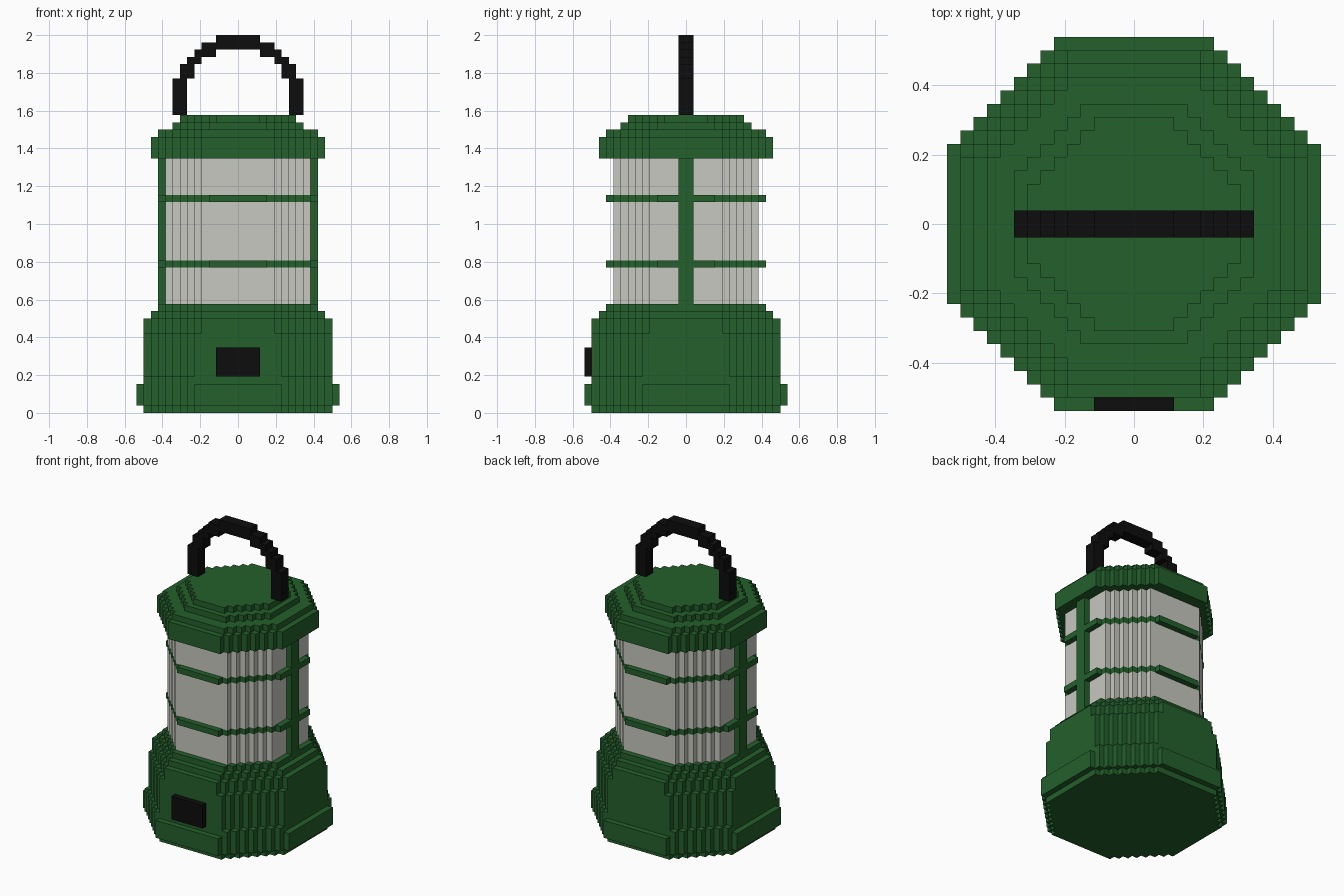
import bpy, bmesh

if "Cube" in bpy.data.objects:
    bpy.data.objects.remove(bpy.data.objects["Cube"])

V = 1 / 26  # one block


def mat(name, rgb):
    m = bpy.data.materials.new(name)
    m.diffuse_color = (*rgb, 1)
    m.use_nodes = True
    m.node_tree.nodes["Principled BSDF"].inputs["Base Color"].default_value = m.diffuse_color
    return m


GREEN = mat("green_paint", (0.017, 0.117, 0.025))
PALE = mat("pale_glass", (0.578, 0.578, 0.533))
BLACK = mat("black_plastic", (0.004, 0.004, 0.004))


def finish(bm, name, material):
    bmesh.ops.recalc_face_normals(bm, faces=bm.faces)
    me = bpy.data.meshes.new(name)
    bm.to_mesh(me)
    bm.free()
    me.materials.append(material)
    ob = bpy.data.objects.new(name, me)
    bpy.context.collection.objects.link(ob)
    return ob


def extrude(bm, pts, vec):
    """Extrude a closed outline (in blocks) along vec."""
    f = bm.faces.new([bm.verts.new([c * V for c in p]) for p in pts])
    r = bmesh.ops.extrude_face_region(bm, geom=[f], use_keep_orig=True)
    vs = [g for g in r["geom"] if isinstance(g, bmesh.types.BMVert)]
    bmesh.ops.translate(bm, verts=vs, vec=[c * V for c in vec])


def octagon(r, s):
    """Stair-stepped octagon: radius r, row j is min(r, s - j) wide."""
    q = []
    for j in range(s - r, r):
        q += [(s - j, j), (s - j, j + 1)]
    q = [p for p in q if p[0] <= r]
    out = []
    for k in range(4):
        out += q
        q = [(-y, x) for x, y in q]
    return out


def stack(name, material, layers):
    """Layers of (z0, z1, radius, diagonal limit)."""
    bm = bmesh.new()
    for z0, z1, r, s in layers:
        extrude(bm, [(x, y, z0) for x, y in octagon(r, s)], (0, 0, z1 - z0))
    return finish(bm, name, material)


def box(name, material, x0, x1, y0, y1, z0, z1):
    bm = bmesh.new()
    extrude(bm, [(x0, y0, z0), (x1, y0, z0), (x1, y1, z0), (x0, y1, z0)],
            (0, 0, z1 - z0))
    return finish(bm, name, material)


# Body
stack("base", GREEN, [(0, 1, 13, 18), (1, 4, 14, 19), (4, 5, 13, 19),
                      (5, 11, 13, 18), (11, 13, 13, 17),
                      (13, 14, 12, 16), (14, 15, 11, 15)])
stack("glass", PALE, [(15, 20, 10, 14), (21, 29, 10, 14), (30, 35, 10, 14)])
stack("guard_rings", GREEN, [(20, 21, 11, 14), (29, 30, 11, 14)])
stack("cap", GREEN, [(35, 38, 12, 16), (38, 39, 11, 15),
                     (39, 40, 9, 12), (40, 41, 8, 10)])

# Side posts and front switch
box("left_post", GREEN, -11, -10, -1, 1, 15, 35)
box("right_post", GREEN, 10, 11, -1, 1, 15, 35)
box("switch", BLACK, -3, 3, -14, -13, 5, 9)

# Carrying handle: (bottom, top) of each block column from centre outwards
cols = [(50, 52)] * 3 + [(49, 51)] * 2 + [(48, 50), (46, 49), (41, 48), (41, 46)]


def steps(k):
    half = []
    for i, c in enumerate(cols):
        half += [(i, c[k]), (i + 1, c[k])]
    half = [p for n, p in enumerate(half)
            if n and not (n + 1 < len(half) and half[n - 1][1] == p[1] == half[n + 1][1])]
    return [(-x, z) for x, z in reversed(half)] + half


outline = steps(1) + steps(0)[::-1]
outline = [p for n, p in enumerate(outline) if p != outline[n - 1]]
bm = bmesh.new()
extrude(bm, [(x, -1, z) for x, z in outline], (0, 2, 0))
finish(bm, "handle", BLACK)
